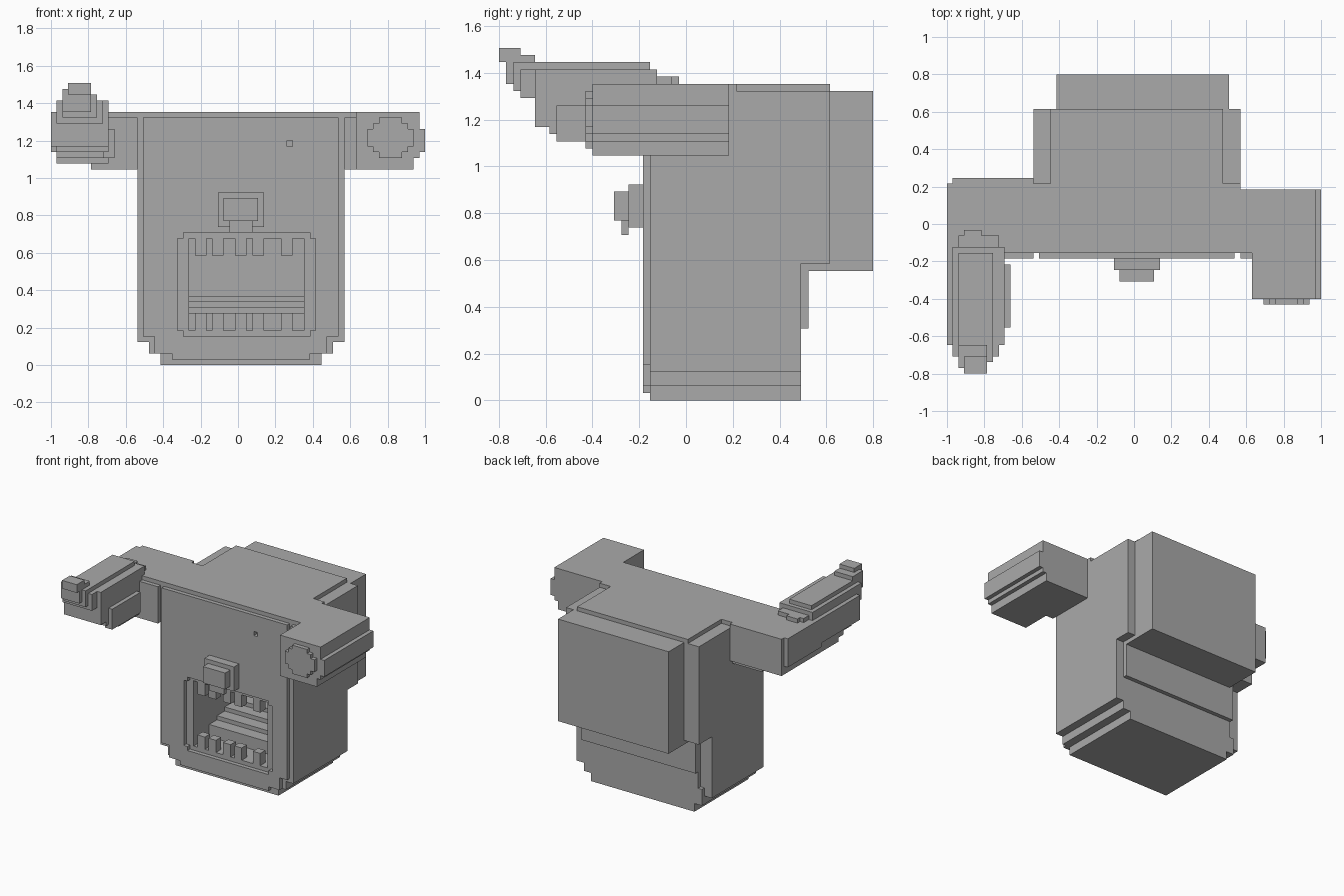
import bpy
import bmesh
from mathutils import Vector

old = bpy.data.objects.get("Cube")
if old:
    bpy.data.objects.remove(old, do_unlink=True)

UNIT = 2 / 65                        # edge of one block
ORIGIN = Vector((32.5, 26, 0))       # block coordinates of the world origin

grey = bpy.data.materials.new("plain grey")
grey.use_nodes = True
colour = (0.4, 0.4, 0.4, 1)
grey.diffuse_color = colour
grey.node_tree.nodes["Principled BSDF"].inputs["Base Color"].default_value = colour


def blocks(name, boxes):
    """One object made of boxes given as x, y and z ranges in blocks."""
    bm = bmesh.new()
    for x0, x1, y0, y1, z0, z1 in boxes:
        low, high = Vector((x0, y0, z0)), Vector((x1, y1, z1))
        middle, size = (low + high) / 2, high - low
        for vert in bmesh.ops.create_cube(bm, size=1)["verts"]:
            vert.co = (vert.co * size + middle - ORIGIN) * UNIT
    mesh = bpy.data.meshes.new(name)
    bm.to_mesh(mesh)
    bm.free()
    mesh.materials.append(grey)
    obj = bpy.data.objects.new(name, mesh)
    bpy.context.scene.collection.objects.link(obj)
    return obj


def centred(half, *rest, middle=33):
    """A box that is symmetric about the body's middle."""
    return (middle - half, middle + half, *rest)


def carve(target, name, boxes):
    """Cut boxes out of an object and bake the result."""
    cutter = blocks(name, boxes)
    cutter.hide_render = True
    modifier = target.modifiers.new(name, "BOOLEAN")
    modifier.operation = "DIFFERENCE"
    modifier.solver = "EXACT"
    modifier.use_self = True
    modifier.object = cutter
    graph = bpy.context.evaluated_depsgraph_get()
    result = bpy.data.meshes.new_from_object(target.evaluated_get(graph))
    target.modifiers.clear()
    target.data = result
    bpy.data.objects.remove(cutter, do_unlink=True)


# Body: stepped bottom corners, thin front layer, raised back
body = blocks("body", [
    centred(14, 21, 42, 0, 4),
    centred(16, 21, 42, 2, 6),
    (18, 51, 21, 42, 4, 19),
    (15, 18, 21, 41, 4, 19),
    centred(18, 21, 46, 19, 43),
    centred(15, 21, 46, 43, 44),
    centred(18, 21, 33, 43, 44),
    (18, 49, 42, 43, 10, 19),
    centred(12, 20, 21, 1, 6),
    centred(15, 20, 21, 2, 6),
    centred(17, 20, 21, 5, 43),
])

# Mouth opening with a shallow rim, and one small eye hole
carve(body, "mouth_cutter", [
    centred(12, 19, 21, 6, 22, middle=34),
    centred(11, 19, 21, 5, 23, middle=34),
    centred(10, 19, 39, 6, 22, middle=34),
    (41, 42, 19, 21, 38, 39),
])

# Tongue: shallow steps rising towards the back of the mouth
blocks("tongue", [centred(10, 27 + 3 * step, 39, 6, 9 + step, middle=34)
                  for step in range(4)])

# Teeth: matching rows along the lower and upper lips
for name, bottom in (("lower_teeth", 6), ("upper_teeth", 19)):
    blocks(name, [(x, x + 2, 21, 23, bottom, bottom + 3)
                  for x in (25, 28, 32, 35, 40)])

# Nose
blocks("nose", [
    centred(4, 18, 20, 24, 30),
    centred(3, 16, 18, 25, 29),
    centred(2, 17, 18, 23, 25),
])

# Backpack slab
blocks("back_panel", [(19, 49, 43, 52, 18, 43)])

# Left arm: shoulder and forearm with stepped edges
blocks("left_shoulder", [
    (51, 54, 21, 32, 34, 44),
    (51, 54, 20, 21, 34, 43),
])
blocks("left_forearm", [
    (53, 63, 13, 32, 34, 44),
    (53, 64, 13, 32, 36, 44),
    (53, 65, 13, 32, 37, 41),
])

# Left hand: stepped round end cap
blocks("left_hand", [centred(4 - inset, 12, 13, 38 - inset, 41 + inset, middle=59)
                     for inset in range(3)])

# Right arm
blocks("right_shoulder", [
    (1, 15, 21, 34, 35, 44),
    (3, 15, 20, 21, 35, 43),
    (7, 15, 20, 33, 34, 35),
    (0, 1, 20, 33, 37, 44),
])

# Right forearm: curves forward and up, narrowing towards the tip
blocks("right_forearm", [
    (2, 8, 2, 21, 43, 47),
    (1, 9, 3, 22, 42, 46),
    (1, 10, 5, 22, 40, 46),
    (0, 10, 5, 21, 38, 44),
    (1, 10, 7, 21, 37, 42),
    (1, 10, 10, 21, 36, 40),
    (1, 10, 12, 21, 35, 40),
    (9, 11, 8, 19, 36, 41),
    (2, 9, 20, 24, 44, 45),
    (3, 6, 20, 25, 44, 45),
])
blocks("right_fingertip", [
    (3, 7, 0, 3, 47, 49),
    (2, 7, 1, 5, 44, 48),
])
